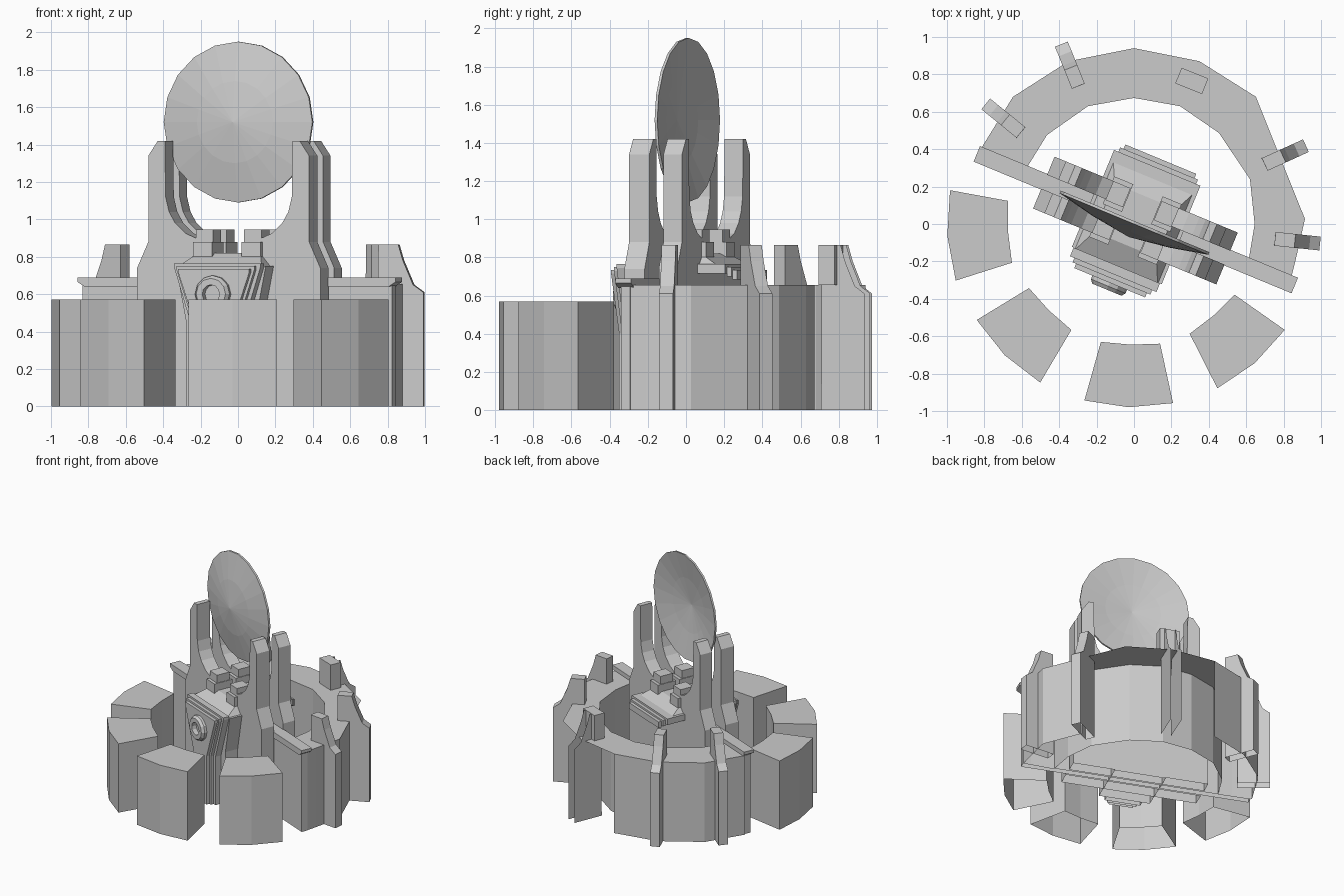
import bpy, bmesh, math
from mathutils import Matrix

if "Cube" in bpy.data.objects:
    bpy.data.objects.remove(bpy.data.objects["Cube"])

TURN = math.radians(-22.5)   # central machinery is turned against the grid


def make(name, verts, faces, turn=0.0):
    """Build a mesh; faces lying on the ground are left open."""
    me = bpy.data.meshes.new(name)
    bm = bmesh.new()
    vs = [bm.verts.new(v) for v in verts]
    for f in faces:
        if any(abs(verts[i][2]) > 1e-6 for i in f):
            bm.faces.new([vs[i] for i in f])
    bmesh.ops.recalc_face_normals(bm, faces=bm.faces)
    bm.transform(Matrix.Rotation(turn, 4, 'Z'))
    bm.to_mesh(me)
    bm.free()
    ob = bpy.data.objects.new(name, me)
    bpy.context.collection.objects.link(ob)
    return ob


def loft(name, a, b, turn=0.0):
    """Join two equal loops of 3D points into a solid."""
    n = len(a)
    faces = [(i, (i + 1) % n, n + (i + 1) % n, n + i) for i in range(n)]
    faces += [tuple(range(n))[::-1], tuple(range(n, 2 * n))]
    return make(name, list(a) + list(b), faces, turn)


def slab(name, profile, y0, y1, turn=TURN):
    """Extrude an x-z profile along y."""
    return loft(name, [(x, y0, z) for x, z in profile],
                [(x, y1, z) for x, z in profile], turn)


def box(name, x0, x1, y0, y1, z0, z1, turn=TURN):
    return slab(name, [(x0, z0), (x1, z0), (x1, z1), (x0, z1)], y0, y1, turn)


def both(half):
    """Mirror a half profile in x to a closed one."""
    return half + [(-x, z) for x, z in reversed(half)]


def polar(r, deg):
    return r * math.cos(math.radians(deg)), r * math.sin(math.radians(deg))


# Free-standing wedge blocks round the front, open underneath
for i, (mid, ri, ro) in enumerate([(183.6, .685, 1.0), (225.4, .658, .985),
                                   (268.3, .655, .98), (310.9, .658, .985)]):
    plan = [polar(ro, mid + d) for d in (-14, 0, 14)]
    plan += [polar(ri * k, mid + d) for d, k in ((14, 1), (0, .985), (-14, 1))]
    loft(f"front_block_{i + 1}", [(x, y, 0) for x, y in plan],
         [(x, y, .57) for x, y in plan])

# Rear half-ring: top, inner wall, and outer wall with its open bay
RING_TOP = .655
outer = [(.84, -.29), (.86, -.21), (.914, .027), (.79, .335), (.652, .68), (.35, .87),
         (0, .94), (-.35, .87), (-.647, .68), (-.82, .40)]
inner = [(.61, -.21), (.645, 0), (.62, .24), (.454, .487), (.246, .63),
         (0, .674), (-.246, .63), (-.465, .476), (-.58, .29)]
loop = outer + inner[::-1]
n = len(loop)
verts = [(x, y, RING_TOP) for x, y in loop] + [(x, y, 0) for x, y in loop]
open_bay = (3, 4, 5)
walls = [(i, (i + 1) % n, n + (i + 1) % n, n + i) for i in range(n) if i not in open_bay]
make("rear_ring", verts, [tuple(range(n))] + walls)

# Straight wall closing the ring, with a capping rail
box("cross_wall", -.90, .89, 0, .05, 0, .65)
slab("cross_rail", both([(.88, .64), (.92, .665), (.92, .69)]), -.02, .07)

# Buttress fins round the ring
fin = [(.765, 0), (.768, .865), (.875, .865), (.90, .78), (.955, .65),
       (1.01, .61), (1.01, 0)]
for i, (deg, shift) in enumerate([(-6, -.01), (24.5, 0), (112, .027), (141, .01)]):
    slab(f"buttress_{i + 1}", [(r + shift, z) for r, z in fin],
         -.037, .037, math.radians(deg))

# Broken fin in the open bay: a head block and two bare side sheets
BAY = math.radians(68)
box("bay_block", .78, .87, -.077, .077, RING_TOP, .865, BAY)
for side, y in (("right", -.04), ("left", .04)):
    make(f"bay_sheet_{side}", [(r + .015, y, z) for r, z in fin],
         [tuple(range(len(fin)))], BAY)

# Twin cradle plates with tall arms
cradle = both([(.53, 0), (.53, .74), (.465, .88), (.465, 1.34), (.41, 1.42),
               (.37, 1.42), (.365, 1.12), (.345, 1.04), (.31, .98),
               (.25, .925), (.19, .90), (.19, .80)])
slab("cradle_plate_front", cradle, -.13, -.015)
slab("cradle_plate_back", cradle, .065, .17)

# Machinery housing: core, downward-tapering front layers, shallow rear ledges
slab("housing_core", both([(.20, 0), (.20, .45), (.26, .75)]), -.24, .16)
for k, (hw, v0, v1, top) in enumerate([(.25, .24, .29, .765), (.225, .29, .315, .75),
                                       (.205, .315, .34, .735)]):
    taper = both([(hw - .11, 0), (hw - .11, .40), (hw, top - .02), (hw, top)])
    slab(f"housing_front_layer_{k + 1}", taper, -v0, -v1)
    box(f"housing_rear_ledge_{k + 1}", -hw, hw, .17 if k == 0 else v0 + .035,
        v1 + .035, top - .05, top)


def rect(hx, y0, y1, z):
    return [(-hx, y0, z), (hx, y0, z), (hx, y1, z), (-hx, y1, z)]


loft("housing_roof", rect(.24, -.25, .29, .75), rect(.18, -.12, .16, .82), TURN)

# Dish clamps on the roof
for sx in (-1, 1):
    for cy in (-.075, .115):
        side = "left" if sx < 0 else "right"
        end = "front" if cy < 0 else "back"
        x = sx * .14
        box(f"clamp_base_{side}_{end}", x - .055, x + .055, cy - .08, cy + .08, .79, .88)
        box(f"clamp_{side}_{end}", x - .05, x + .05, cy - .055, cy + .055, .88, .945)


def lathe_y(name, rings, sides, cz, closed=False):
    """Spin (radius, y) points about a y-directed axis at height cz."""
    verts, rows, faces = [], [], []
    for r, y in rings:
        if r == 0:
            rows.append([len(verts)] * sides)
            verts.append((0, y, cz))
        else:
            rows.append([len(verts) + i for i in range(sides)])
            verts += [(r * math.sin(math.tau * i / sides), y,
                       cz + r * math.cos(math.tau * i / sides)) for i in range(sides)]
    pairs = list(zip(rows, rows[1:])) + ([(rows[-1], rows[0])] if closed else [])
    for a, b in pairs:
        for i in range(sides):
            j = (i + 1) % sides
            faces.append(tuple(dict.fromkeys((a[i], a[j], b[j], b[i]))))
    return make(name, verts, faces, TURN)


# Round port on the front of the housing
lathe_y("port_ring", [(.10, -.34), (.10, -.36), (.085, -.38), (.05, -.38), (.05, -.34)],
        12, .60, closed=True)

# Dish: shallow twenty-sided bowl, bulging forward
lathe_y("dish", [(0, -.075), (.22, -.045), (.43, 0), (.43, .015),
                 (.22, -.022), (0, -.05)], 20, 1.52)
